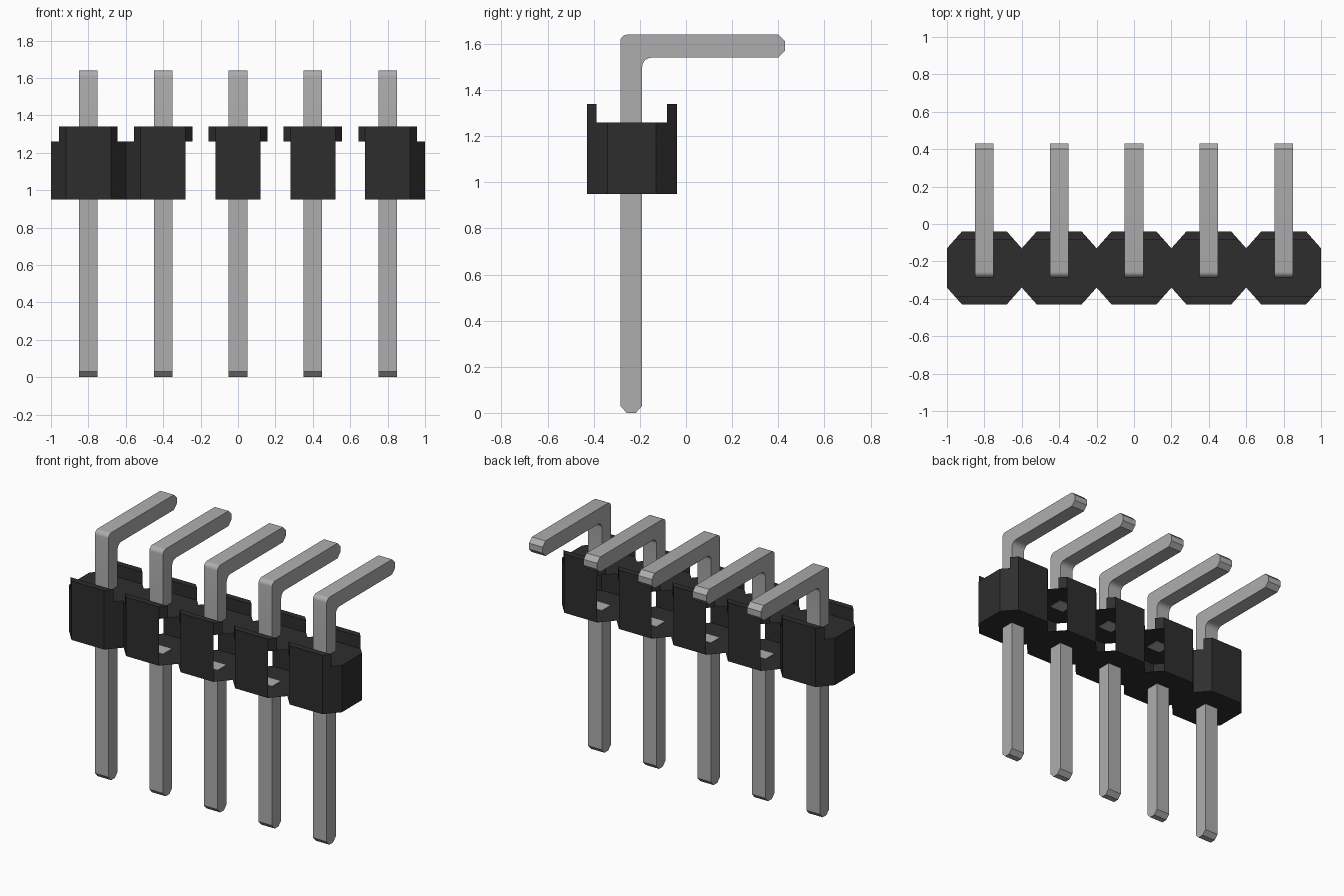
import bpy, bmesh, math

cube = bpy.data.objects.get("Cube")
if cube:
    bpy.data.objects.remove(cube, do_unlink=True)


def material(name, rgb, rough):
    m = bpy.data.materials.new(name)
    m.use_nodes = True
    m.diffuse_color = (*rgb, 1)
    bsdf = next(n for n in m.node_tree.nodes if n.type == 'BSDF_PRINCIPLED')
    bsdf.inputs["Base Color"].default_value = (*rgb, 1)
    bsdf.inputs["Roughness"].default_value = rough
    return m


BLACK = material("black plastic", (0.027, 0.027, 0.027), 0.6)
METAL = material("grey metal", (0.42, 0.42, 0.42), 0.5)


def make_object(name, bm, mat):
    me = bpy.data.meshes.new(name)
    bm.to_mesh(me)
    bm.free()
    me.materials.append(mat)
    ob = bpy.data.objects.new(name, me)
    bpy.context.collection.objects.link(ob)
    return ob


def prism(bm, profile, place, a, b):
    """Closed prism: place(u, v, w) maps profile and depth to 3D."""
    rings = [[bm.verts.new(place(u, v, w)) for u, v in profile] for w in (a, b)]
    n = len(profile)
    faces = [bm.faces.new(r) for r in rings]
    for i in range(n):
        j = (i + 1) % n
        faces.append(bm.faces.new((rings[0][i], rings[0][j], rings[1][j], rings[1][i])))
    bmesh.ops.recalc_face_normals(bm, faces=faces)


def arc(cy, cz, r, start, end, steps=5):
    out = []
    for i in range(steps + 1):
        t = math.radians(start + (end - start) * i / steps)
        out.append((cy + r * math.cos(t), cz + r * math.sin(t)))
    return out


CY = -0.235                       # middle of the housing in y
FLOOR, DECK, TOP = 0.95, 1.26, 1.34
Y0, Y1 = -0.285, -0.19            # pin thickness

# Side profiles (y, z) of the two visible stretches of each pin
lower_profile = [(Y0, 0.03), (-0.257, 0), (-0.218, 0), (Y1, 0.03),
                 (Y1, FLOOR + 0.004), (Y0, FLOOR + 0.004)]
upper_profile = ([(Y0, DECK - 0.004)]
                 + [(Y1, DECK - 0.004)]
                 + arc(Y1 + 0.04, 1.50, 0.04, 180, 90)
                 + [(0.40, 1.54), (0.43, 1.57), (0.43, 1.61), (0.40, 1.64)]
                 + arc(Y0 + 0.03, 1.61, 0.03, 90, 180))

# Octagon plan; edge i runs from corner i to corner i + 1:
# 0 front, 1 front +x, 2 end +x, 3 back +x, 4 back, 5 back -x, 6 end -x, 7 front -x
octagon = [(-0.12, -0.195), (0.12, -0.195), (0.20, -0.105), (0.20, 0.105),
           (0.12, 0.195), (-0.12, 0.195), (-0.20, 0.105), (-0.20, -0.105)]
# Side panels present on each cell; the rest are open windows
panels = [range(8), (0, 4, 7), (0, 4), (0, 4), (0, 1, 2, 3, 4)]

for k in range(5):
    cx = -0.8 + 0.4 * k

    # Hollow housing cell: floor, deck and its side panels
    bm = bmesh.new()
    low = [bm.verts.new((cx + x, CY + y, FLOOR)) for x, y in octagon]
    high = [bm.verts.new((cx + x, CY + y, DECK)) for x, y in octagon]
    bm.faces.new(low[::-1])
    bm.faces.new(high)
    for i in panels[k]:
        j = (i + 1) % 8
        bm.faces.new((low[i], low[j], high[j], high[i]))
    make_object(f"housing_cell_{k + 1}", bm, BLACK)

    # Raised lips along the front and back of the deck
    bm = bmesh.new()
    for s in (-1, 1):
        lip = [(-0.12, s * 0.195), (0.12, s * 0.195), (0.157, s * 0.153), (-0.157, s * 0.153)]
        prism(bm, lip, lambda u, v, w: (cx + u, CY + v, w), DECK, TOP)
    make_object(f"housing_lips_{k + 1}", bm, BLACK)

    # Straight lower pin and bent upper pin
    for name, profile in (("lower_pin", lower_profile), ("bent_pin", upper_profile)):
        bm = bmesh.new()
        prism(bm, profile, lambda u, v, w: (w, u, v), cx - 0.05, cx + 0.05)
        ob = make_object(f"{name}_{k + 1}", bm, METAL)
        bpy.ops.object.select_all(action='DESELECT')
        ob.select_set(True)
        bpy.context.view_layer.objects.active = ob
        bpy.ops.object.shade_smooth_by_angle(angle=math.radians(30))
